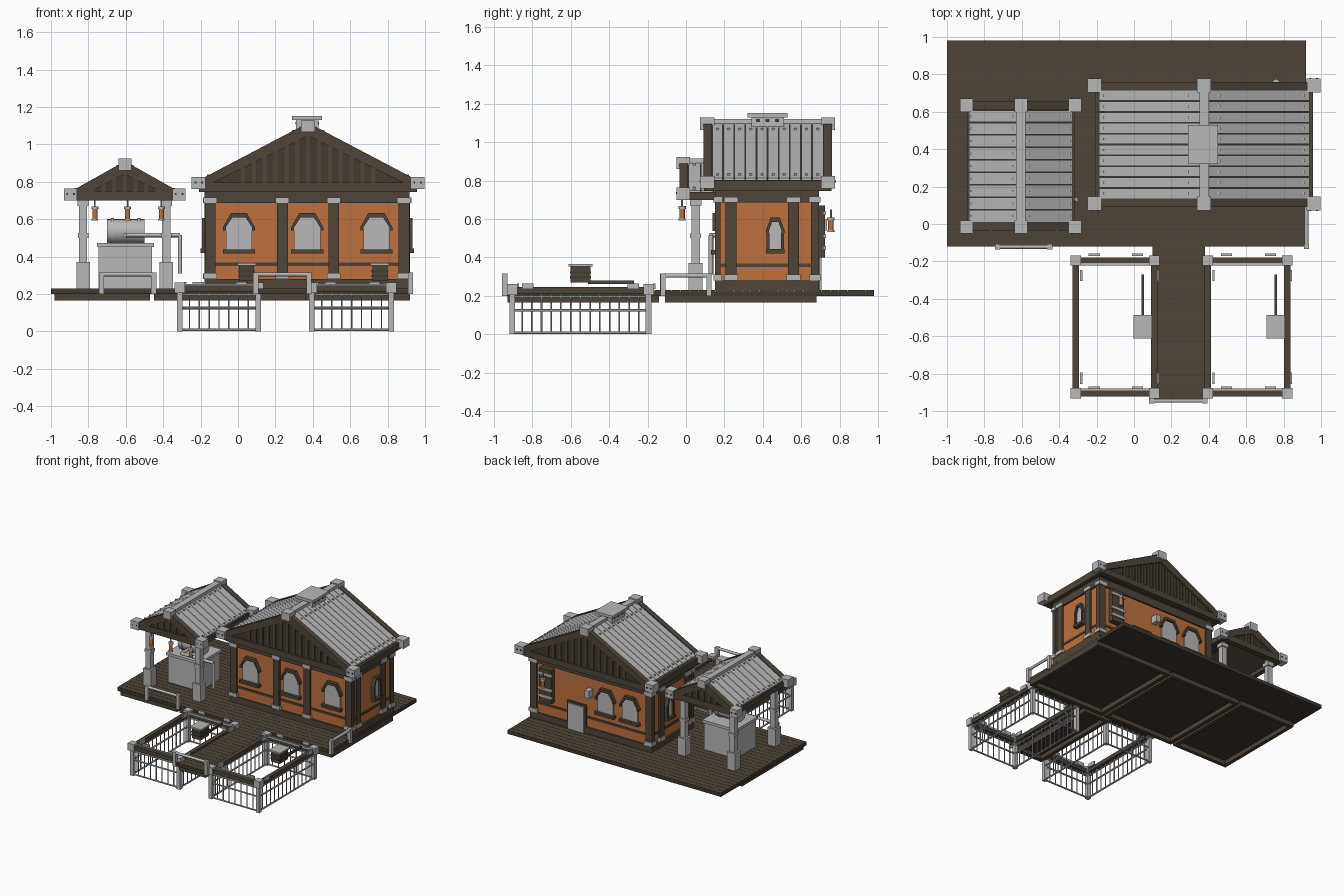
import bpy, bmesh, math
from mathutils import Vector, Matrix

if "Cube" in bpy.data.objects:
    bpy.data.objects.remove(bpy.data.objects["Cube"])

COLOURS = {"steel": (0.48, 0.48, 0.48), "orange_plaster": (0.52, 0.165, 0.05),
           "brown_timber": (0.078, 0.060, 0.041), "dark_timber": (0.052, 0.041, 0.029)}
MATS = {}
for key, rgb in COLOURS.items():
    MATS[key] = bpy.data.materials.new(key)
    MATS[key].diffuse_color = (*rgb, 1)
S, O, B, D = COLOURS
parts = {}


def mesh(name, mat):
    if name not in parts:
        parts[name] = (bmesh.new(), mat, [])
    return parts[name][0]


def prism(name, mat, pts, a, b, axis='y'):
    """Extrude a 2D outline (horizontal, z) along y or x from a to b."""
    bm = mesh(name, mat)
    def at(u, v, d):
        return (u, d, v) if axis == 'y' else (d, u, v)
    f = [bm.verts.new(at(u, v, a)) for u, v in pts]
    g = [bm.verts.new(at(u, v, b)) for u, v in pts]
    bm.faces.new(f)
    bm.faces.new(g[::-1])
    for i in range(len(pts)):
        j = (i + 1) % len(pts)
        bm.faces.new((f[j], f[i], g[i], g[j]))


def box(name, mat, x0, x1, y0, y1, z0, z1):
    prism(name, mat, [(x0, z0), (x1, z0), (x1, z1), (x0, z1)], y0, y1)


def cbox(name, mat, x, y, w, d, z0, z1):
    box(name, mat, x - w / 2, x + w / 2, y - d / 2, y + d / 2, z0, z1)


def rod(name, mat, path, r, sides=10):
    bm = mesh(name, mat)
    parts[name][2].append(1)
    for a, b in zip(path, path[1:]):
        a, b = Vector(a), Vector(b)
        m = Matrix.Translation((a + b) / 2) @ (b - a).to_track_quat('Z', 'Y').to_matrix().to_4x4()
        bmesh.ops.create_cone(bm, cap_ends=True, segments=sides, radius1=r, radius2=r,
                              depth=(b - a).length, matrix=m)


# --- deck: planks on a slab, with under-frames
def deck(x0, x1, y0, y1, n):
    box("deck_slab", D, x0, x1, y0, y1, 0.2, 0.222)
    w = (y1 - y0) / n
    for i in range(n):
        box("deck_planks", B, x0, x1, y0 + i * w + 0.001, y0 + (i + 1) * w - 0.001, 0.22, 0.23)


def under_frame(x0, x1, y0, y1, t=0.03):
    for a in (x0, x1 - t):
        box("under_frame", B, a, a + t, y0, y1, 0.165, 0.2)
    for a in (y0, y1 - t):
        box("under_frame", B, x0 + t, x1 - t, a, a + t, 0.165, 0.2)


deck(-1, 0.92, -0.12, 0.98, 24)
deck(0.1, 0.38, -0.95, -0.12, 18)
under_frame(-0.98, -0.47, -0.11, 0.68)
under_frame(-0.45, 0.2, -0.11, 0.68)
under_frame(0.22, 0.92, -0.11, 0.68)
under_frame(0.12, 0.36, -0.93, -0.14)


# --- gabled roofs with the ridge along y
def roof(tag, cx, half, ze, zr, y0, y1, n, tie, bs):
    slope = (zr - ze) / half
    rake_h = 0.065
    for s in (-1, 1):
        def at(t, dz=0.0):
            return (cx + s * half * t, zr - (zr - ze) * t + dz)
        # slab, raised planks and rivets
        prism(tag + "_roof_slab", D, [at(0, -.03), at(.97, -.03), at(.97, -.01), at(0, -.01)], y0 + .04, y1 - .04)
        w = (y1 - y0 - 0.09) / n
        for i in range(n):
            a = y0 + 0.045 + i * w
            prism(tag + "_roof_planks", S, [at(0, -.012), at(.97, -.012), at(.97, 0), at(0, 0)], a + .002, a + w - .002)
            for t in (0.14, 0.92):
                x, z = at(t)
                cbox(tag + "_roof_rivets", S, x, a + w / 2, .012, .012, z - .008, z + .008)
        # rake boards and eave beams
        for a in (y0, y1 - 0.045):
            prism(tag + "_rake_boards", B, [at(0, .005), at(1, .005), at(1, -.045), at(0, -rake_h)], a, a + 0.045)
        ex = cx + s * (half - 0.015)
        cbox(tag + "_eave_beams", B, ex, (y0 + y1) / 2, 0.035, y1 - y0 - 0.02, tie, ze - .005)
        # steel corner clamps with bolts
        for y, o in ((y0 + .02, -1), (y1 - .02, 1)):
            cbox(tag + "_clamps", S, cx + s * (half + .005), y, bs, bs, ze - .045, ze + .02)
            for dx in (-.018, .018):
                cbox(tag + "_clamp_bolts", D, cx + s * (half + .005) + dx, y + o * bs / 2, .01, .006, ze - .015, ze - .005)
    for y in (y0 + .02, y1 - .02):
        cbox(tag + "_clamps", S, cx, y, bs, bs, zr - .045, zr + .018)
    cbox(tag + "_ridge", S, cx, (y0 + y1) / 2, .05, y1 - y0 - .02, zr - .025, zr + .01)
    # gable panels, tie beams and vertical battens
    for a, o in ((y0 + .025, -1), (y1 - .025, 1)):
        prism(tag + "_gable", D, [(cx - half * .93, tie + .04), (cx + half * .93, tie + .04), (cx, zr - .03)], a - .01, a + .01)
        cbox(tag + "_tie_beams", B, cx, a, half * 1.9, .045, tie, tie + .05)
        k = 13 if half > .4 else 7
        for i in range(k):
            x = cx + half * 1.2 * (i / (k - 1) - .5)
            cbox(tag + "_battens", B, x, a + o * .012, .022, .012, tie + .04, zr - abs(x - cx) * slope - .05)


roof("house", 0.375, 0.58, 0.805, 1.11, 0.09, 0.76, 10, 0.745, 0.075)
roof("shelter", -0.605, 0.285, 0.745, 0.905, -0.035, 0.655, 9, 0.70, 0.07)
cbox("chimney_base", S, 0.37, 0.425, .12, .17, 1.07, 1.13)
cbox("chimney_cap", S, 0.37, 0.425, .16, .21, 1.13, 1.152)
for i in (-1, 0, 1):
    cbox("chimney_vents", D, 0.37, 0.425 + i * .05, .126, .02, 1.105, 1.12)

# --- house body
box("house_walls", O, -0.165, 0.905, 0.165, 0.68, 0.23, 0.75)
box("house_plinth", B, -0.178, 0.918, 0.152, 0.693, 0.23, 0.28)
box("house_top_band", B, -0.178, 0.918, 0.152, 0.693, 0.685, 0.75)
box("house_mid_rail", B, -0.171, 0.911, 0.159, 0.686, 0.35, 0.368)


def pilaster(x, y, w, d):
    cbox("house_pilasters", B, x, y, w, d, 0.28, 0.69)
    for z in (0.28, 0.685):
        cbox("pilaster_caps", S, x, y, w + .016, d + .016, z, z + .03)


for x in (-0.148, 0.237, 0.512, 0.888):
    pilaster(x, 0.165, .058, .03)
for x in (-0.148, 0.888):
    pilaster(x, 0.672, .058, .04)
for x in (-0.165, 0.905):
    for y in (0.235, 0.56):
        pilaster(x, y, .03, .058)


# --- arched windows: glass, hood and sill
def window(c, z, w, h, d, o, axis):
    def arch(k, e):
        return [(c - k, z + h * .6), (c - k, z + h * .7), (c - k * .5, z + h + e), (c + k * .5, z + h + e),
                (c + k, z + h * .7), (c + k, z + h * .6)]
    k = w / 2
    prism("window_glass", S, [(c - k, z)] + arch(k, 0)[1:5] + [(c + k, z)], d, d + o * .012, axis)
    prism("window_hoods", B, arch(k + .016, .022) + arch(k, 0)[::-1], d, d + o * .028, axis)
    prism("window_sills", B, [(c - k - .016, z - .015), (c + k + .016, z - .015), (c + k + .016, z + .008),
                              (c - k - .016, z + .008)], d, d + o * .035, axis)
    if w < .1:
        for s in (-1, 1):
            u = c + s * (k + .006)
            prism("window_jambs", B, [(u - .008, z), (u + .008, z), (u + .008, z + h * .62), (u - .008, z + h * .62)],
                  d, d + o * .028, axis)


for x in (0.005, 0.37, 0.74):
    window(x, 0.43, 0.14, 0.18, 0.165, -1, 'y')
for x in (0.02, 0.24):
    window(x, 0.43, 0.14, 0.18, 0.68, 1, 'y')
window(0.465, 0.435, 0.065, 0.15, 0.905, 1, 'x')
window(0.465, 0.435, 0.065, 0.15, -0.165, -1, 'x')

# --- back door, rear board and lanterns
cbox("back_door_frame", B, 0.5, 0.685, .17, .02, 0.23, 0.455)
cbox("back_door", S, 0.5, 0.69, .145, .03, 0.23, 0.44)
cbox("rear_board", B, 0.76, 0.70, .11, .05, 0.40, 0.67)
for z in (0.44, 0.5, 0.62):
    cbox("rear_board_straps", S, 0.76, 0.722, .13, .014, z, z + .02)


def lantern(x, y, z):
    rod("lantern_bodies", O, [(x, y, z), (x, y, z + .055)], .014)
    rod("lantern_caps", S, [(x, y, z + .053), (x, y, z + .068)], .02)
    rod("lantern_caps", S, [(x, y, z - .008), (x, y, z + .002)], .018)
    rod("lantern_hooks", S, [(x, y, z + .06), (x, y, z + .11)], .005, 6)


lantern(0.76, 0.755, 0.54)
cbox("wall_lamp", S, 0.38, 0.705, .04, .06, 0.54, 0.60)
for x in (-0.765, -0.59, -0.41):
    lantern(x, -0.02, 0.60)

# --- shelter posts
for x in (-0.828, -0.383):
    for y in (0.05, 0.57):
        cbox("shelter_post_bases", S, x, y, .072, .072, 0.23, 0.37)
        cbox("shelter_posts", S, x, y, .044, .044, 0.37, 0.72)
        cbox("shelter_post_collars", S, x, y, .056, .056, 0.50, 0.525)
        cbox("shelter_post_collars", S, x, y, .06, .06, 0.67, 0.70)

# --- boiler: cabinet, tank and pipe
box("boiler_cabinet", S, -0.745, -0.46, 0.165, 0.425, 0.23, 0.45)
box("boiler_lid", S, -0.755, -0.45, 0.155, 0.435, 0.45, 0.472)
rod("boiler_tank", S, [(-0.7, 0.29, 0.535), (-0.5, 0.29, 0.535)], .065, 20)
for x in (-0.67, -0.53):
    rod("tank_bands", S, [(x - .008, 0.29, 0.535), (x + .008, 0.29, 0.535)], .07, 20)
rod("boiler_pipe", S, [(-0.6, 0.25, 0.515), (-0.6, 0.13, 0.515), (-0.31, 0.13, 0.515), (-0.31, 0.13, 0.31)], .012)


# --- handrails
def handrail(a, b, r=.011):
    (x0, y0), (x1, y1) = a, b
    rod("handrails", S, [(x0, y0, .2), (x0, y0, .305), (x1, y1, .305), (x1, y1, .2)], r)
    for x, y in (a, b):
        cbox("handrail_posts", S, x, y, .028, .028, .2, .315)


handrail((-0.73, -0.122), (-0.45, -0.122))
handrail((0.095, -0.945), (0.38, -0.945))
handrail((0.922, -0.12), (0.922, 0.12))


# --- fish-pen style cages beside the walkway
def cage(x0, x1, y0=-0.905, y1=-0.195):
    for x in (x0, x1):
        cbox("cage_beams", B, x, (y0 + y1) / 2, .034, y1 - y0, .212, .245)
    for y in (y0, y1):
        cbox("cage_beams", B, (x0 + x1) / 2, y, x1 - x0, .034, .212, .245)
        cbox("cage_top_bars", S, (x0 + x1) / 2, y + (.02 if y == y0 else -.02), x1 - x0, .012, .235, .252)
    corners = [(x0, y0), (x1, y0), (x1, y1), (x0, y1)]
    for i, (ax, ay) in enumerate(corners):
        cbox("cage_posts", S, ax, ay, .03, .03, 0, .22)
        cbox("cage_clamps", S, ax, ay, .055, .055, .205, .262)
        bx, by = corners[(i + 1) % 4]
        for z in (.008, .125, .195):
            rod("cage_rails", S, [(ax, ay, z), (bx, by, z)], .007, 6)
        n = 8 if ay == by else 14
        for k in range(1, n):
            t = k / n
            x, y = ax + (bx - ax) * t, ay + (by - ay) * t
            rod("cage_bars", S, [(x, y, 0.005), (x, y, .215)], .004, 6)
    # feeder crate on an arm
    cx = x1 - .062
    cbox("feeder_crates", B, cx, -.55, .08, .105, .27, .352)
    for z in (.29, .315):
        cbox("feeder_slats", D, cx, -.55, .086, .111, z, z + .012)
    cbox("feeder_lids", S, cx, -.55, .1, .125, .352, .365)
    cbox("feeder_arms", B, cx, -.39, .014, .24, .262, .28)
    # small cleats around the rim
    for y in (y0 + .08, y1 - .08):
        for x in (x0 + .03, x1 + .02):
            cbox("cage_cleats", S, x, y, .012, .06, .235, .265)
    for x in (x0 + .1, x1 - .09):
        cbox("cage_cleats", S, x, y1 + .03, .06, .012, .235, .265)
        cbox("cage_cleats", S, x, y0 + .03, .06, .012, .235, .265)


cage(-0.312, 0.108)
cage(0.395, 0.82)

# --- turn the collected parts into objects
for name, (bm, mat, round_part) in parts.items():
    bmesh.ops.recalc_face_normals(bm, faces=bm.faces)
    me = bpy.data.meshes.new(name)
    bm.to_mesh(me)
    bm.free()
    me.materials.append(MATS[mat])
    ob = bpy.data.objects.new(name, me)
    bpy.context.collection.objects.link(ob)
    if round_part:
        bpy.ops.object.select_all(action='DESELECT')
        ob.select_set(True)
        bpy.context.view_layer.objects.active = ob
        bpy.ops.object.shade_smooth_by_angle(angle=math.radians(50))

for m in bpy.data.materials:
    if m.users and not m.is_grease_pencil:
        m.use_nodes = True
        m.node_tree.nodes["Principled BSDF"].inputs["Base Color"].default_value = m.diffuse_color
